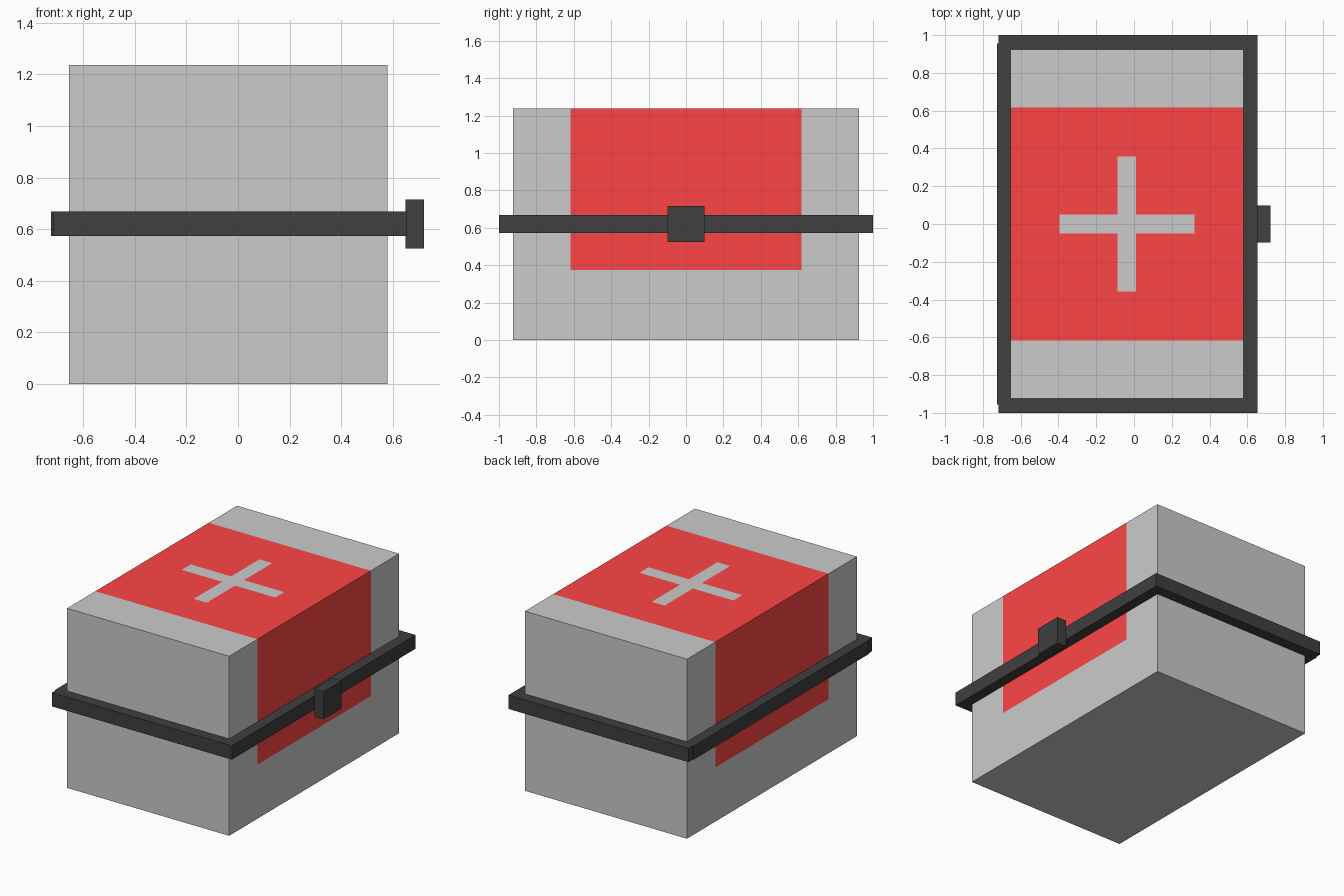
import bpy, bmesh
from mathutils import Vector

if "Cube" in bpy.data.objects:
    bpy.data.objects.remove(bpy.data.objects["Cube"])


def material(name, color):
    m = bpy.data.materials.new(name)
    m.diffuse_color = color
    return m


grey = material("grey", (0.8, 0.8, 0.8, 1))
red = material("red", (1.0, 0.06, 0.06, 1))
black = material("black", (0.05, 0.05, 0.05, 1))
# match the painted tones
grey.diffuse_color = (0.8, 0.8, 0.8, 1)


def box(name, lo, hi, mats):
    bm = bmesh.new()
    bmesh.ops.create_cube(bm, size=1)
    lo, hi = Vector(lo), Vector(hi)
    for v in bm.verts:
        v.co = Vector((lo[i] + (v.co[i] + 0.5) * (hi[i] - lo[i]) for i in range(3)))
    me = bpy.data.meshes.new(name)
    bm.to_mesh(me)
    bm.free()
    for m in mats:
        me.materials.append(m)
    ob = bpy.data.objects.new(name, me)
    bpy.context.collection.objects.link(ob)
    return ob


# Case body dimensions
X0, X1, Y, H = -0.655, 0.58, 0.925, 1.237
CX = (X0 + X1) / 2
BAND_Y, BAND_Z = 0.617, 0.373
ARM, HALF = 0.357, 0.049

# Case: a box cut along the edges of the painted band and cross
case = box("case", (X0, -Y, 0), (X1, Y, H), [grey, red])
bm = bmesh.new()
bm.from_mesh(case.data)
cuts = [((0, 0, BAND_Z), (0, 0, 1))]
for s in (-1, 1):
    cuts.append(((0, s * BAND_Y, 0), (0, 1, 0)))
    for d in (ARM, HALF):
        cuts.append(((CX + s * d, 0, 0), (1, 0, 0)))
        cuts.append(((0, s * d, 0), (0, 1, 0)))
for co, no in cuts:
    bmesh.ops.bisect_plane(bm, geom=bm.verts[:] + bm.edges[:] + bm.faces[:],
                           plane_co=co, plane_no=no)

# Paint the band over the top and both sides, leaving the cross grey
bm.normal_update()
for f in bm.faces:
    c = f.calc_center_median()
    dx, dy = abs(c.x - CX), abs(c.y)
    in_band = dy < BAND_Y and c.z > BAND_Z
    on_cross = f.normal.z > 0.5 and max(dx, dy) < ARM and min(dx, dy) < HALF
    f.material_index = int(in_band and not on_cross)
bm.to_mesh(case.data)
bm.free()

# Strap around the middle, four bars
Z0, Z1 = 0.573, 0.668
for name, s in (("front_strap", -1), ("back_strap", 1)):
    ys = sorted((s * Y, s * 1.0))
    box(name, (-0.718, ys[0], Z0), (0.653, ys[1], Z1), [black])
box("left_strap", (-0.725, -0.955, Z0), (X0, 0.955, Z1), [black])
box("right_strap", (X1, -0.955, Z0), (0.653, 0.955, Z1), [black])

# Clasp on the right side
box("clasp", (0.65, -0.098, 0.525), (0.722, 0.098, 0.715), [black])

for m in bpy.data.materials:
    if m.users and not m.is_grease_pencil:
        m.use_nodes = True
        m.node_tree.nodes["Principled BSDF"].inputs["Base Color"].default_value = m.diffuse_color
